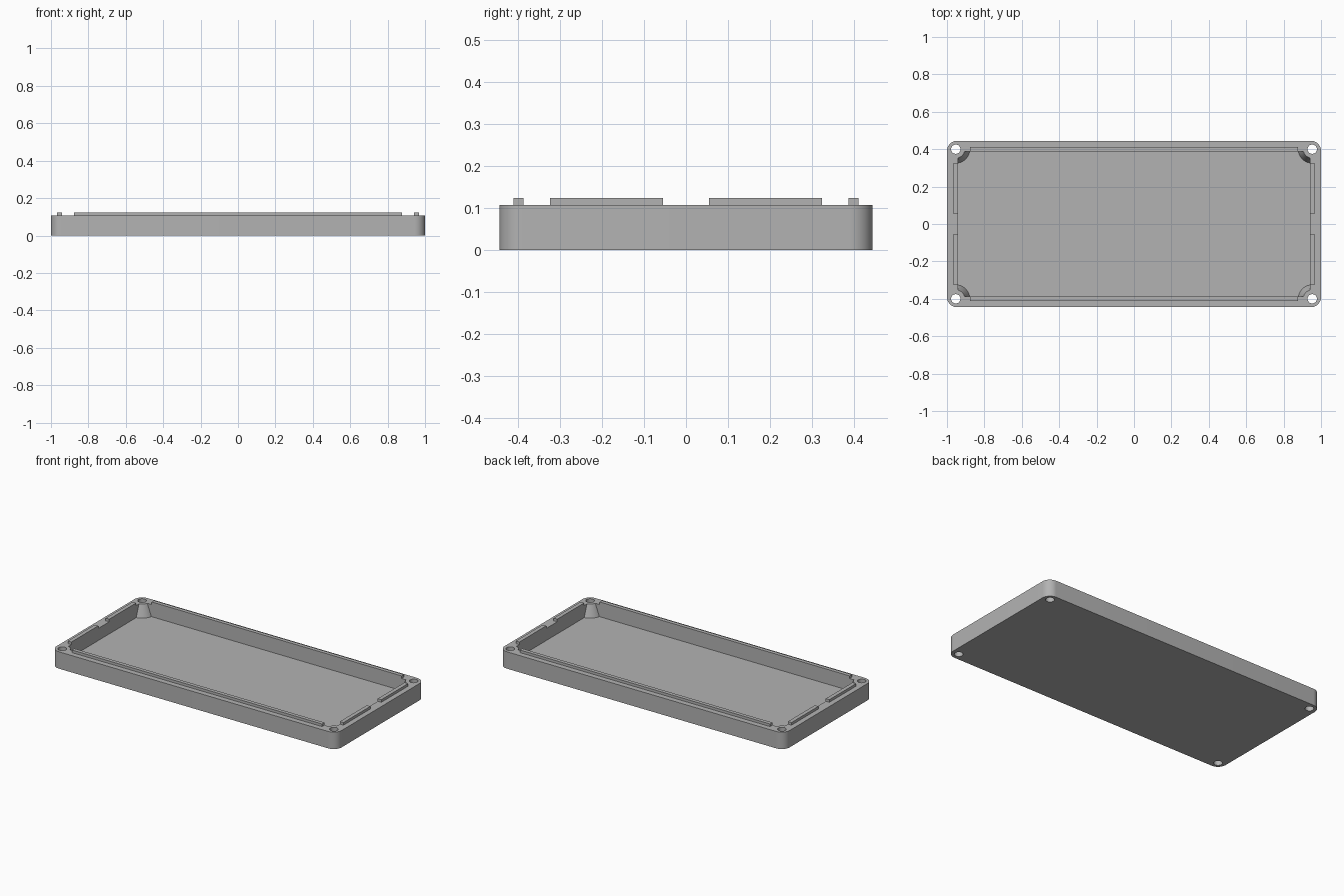
import bpy, bmesh, math
from mathutils import Matrix

if "Cube" in bpy.data.objects:
    bpy.data.objects.remove(bpy.data.objects["Cube"], do_unlink=True)

# Overall sizes
HALF_X, HALF_Y, RIM_Z, LIP_Z = 1.0, 0.445, 0.107, 0.1235
CAV_X, CAV_Y, FLOOR_Z = 0.942, 0.387, 0.03
CORNER_R = 0.055
HOLE_X, HOLE_Y, HOLE_R = 0.953, 0.40, 0.025
CORNERS = [(sx * HOLE_X, sy * HOLE_Y) for sx in (-1, 1) for sy in (-1, 1)]

grey = bpy.data.materials.new("plain grey")
grey.use_nodes = True
COLOUR = (0.45, 0.45, 0.45, 1)
grey.diffuse_color = COLOUR
grey.node_tree.nodes["Principled BSDF"].inputs["Base Color"].default_value = COLOUR


def make_object(name, bm):
    bmesh.ops.recalc_face_normals(bm, faces=bm.faces)
    mesh = bpy.data.meshes.new(name)
    bm.to_mesh(mesh)
    bm.free()
    mesh.materials.append(grey)
    obj = bpy.data.objects.new(name, mesh)
    bpy.context.collection.objects.link(obj)
    return obj


def prism(name, outline, z0, z1):
    bm = bmesh.new()
    base = bm.faces.new([bm.verts.new((x, y, z0)) for x, y in outline])
    ext = bmesh.ops.extrude_face_region(bm, geom=[base])
    verts = [g for g in ext["geom"] if isinstance(g, bmesh.types.BMVert)]
    bmesh.ops.translate(bm, verts=verts, vec=(0, 0, z1 - z0))
    return make_object(name, bm)


def block(name, x0, x1, y0, y1, z0, z1):
    return prism(name, [(x0, y0), (x1, y0), (x1, y1), (x0, y1)], z0, z1)


def cones(name, r0, r1, z0, z1):
    """One upright cone or cylinder at each screw position."""
    bm = bmesh.new()
    for x, y in CORNERS:
        bmesh.ops.create_cone(bm, cap_ends=True, segments=40, radius1=r0, radius2=r1,
                              depth=z1 - z0, matrix=Matrix.Translation((x, y, (z0 + z1) / 2)))
    return make_object(name, bm)


def subtract(target, cutter):
    mod = target.modifiers.new("cut", "BOOLEAN")
    mod.operation, mod.solver, mod.object = "DIFFERENCE", "EXACT", cutter
    bpy.context.view_layer.objects.active = target
    bpy.ops.object.modifier_apply(modifier=mod.name)
    bpy.data.objects.remove(cutter, do_unlink=True)


# Tray body with rounded vertical corners
outline = []
for quarter, (sx, sy) in enumerate([(1, 1), (-1, 1), (-1, -1), (1, -1)]):
    for i in range(13):
        a = math.radians(90 * quarter + 7.5 * i)
        outline.append((sx * (HALF_X - CORNER_R) + CORNER_R * math.cos(a),
                        sy * (HALF_Y - CORNER_R) + CORNER_R * math.sin(a)))
tray = prism("tray", outline, 0, RIM_Z)

# Cavity that leaves tapered screw posts in its corners
TOP = 0.16
r_base, r_rim = 0.075, 0.048
slope = (r_rim - r_base) / (RIM_Z - FLOOR_Z)
cavity = block("cavity_cutter", -CAV_X, CAV_X, -CAV_Y, CAV_Y, FLOOR_Z, TOP)
posts = cones("post_cutter", r_base - 0.01 * slope, r_rim + (TOP + 0.01 - RIM_Z) * slope,
              FLOOR_Z - 0.01, TOP + 0.01)
subtract(cavity, posts)
subtract(tray, cavity)

# Through holes for screws
subtract(tray, cones("hole_cutter", HOLE_R, HOLE_R, -0.05, 0.2))

# Smooth the round walls, keep edges sharp
bpy.ops.object.select_all(action="DESELECT")
tray.select_set(True)
bpy.context.view_layer.objects.active = tray
bpy.ops.object.shade_smooth_by_angle(angle=math.radians(30))

# Raised locating lips around the cavity edge
for side, s in (("front", -1), ("back", 1)):
    y0, y1 = sorted((s * CAV_Y, s * 0.411))
    block(side + "_lip", -0.877, 0.877, y0, y1, RIM_Z, LIP_Z)
for side, sx in (("right", -1), ("left", 1)):
    for end, sy in (("front", -1), ("back", 1)):
        x0, x1 = sorted((sx * CAV_X, sx * 0.967))
        y0, y1 = sorted((sy * 0.055, sy * 0.324))
        block(f"{side}_{end}_lip", x0, x1, y0, y1, RIM_Z, LIP_Z)
